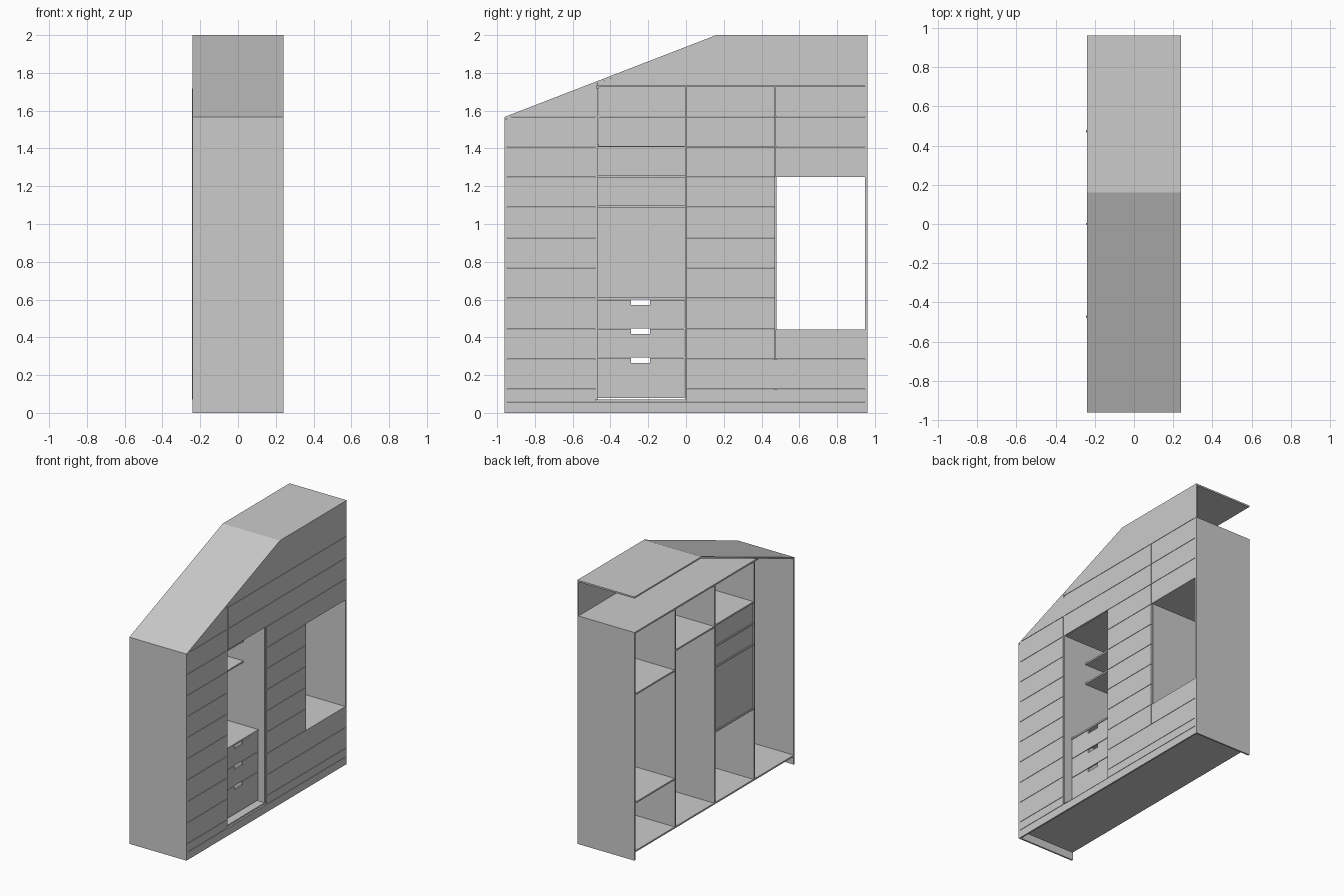
import bpy

if "Cube" in bpy.data.objects:
    bpy.data.objects.remove(bpy.data.objects["Cube"])

XF, XB = 0.24, -0.24      # open front face and back
T = 0.012                 # board thickness
G = 0.0015                # half gap between front slats


def add_mesh(name, verts, faces):
    me = bpy.data.meshes.new(name)
    me.from_pydata(verts, [], faces)
    ob = bpy.data.objects.new(name, me)
    bpy.context.collection.objects.link(ob)
    return ob


def prism(name, profile, x0, x1):
    """Extrude a counter-clockwise (y, z) profile from x0 to x1."""
    n = len(profile)
    verts = [(x0, y, z) for y, z in profile] + [(x1, y, z) for y, z in profile]
    faces = [tuple(reversed(range(n))), tuple(range(n, 2 * n))]
    faces += [(i, (i + 1) % n, (i + 1) % n + n, i + n) for i in range(n)]
    return add_mesh(name, verts, faces)


def board(name, x0, x1, y0, y1, z0, z1):
    return prism(name, [(y0, z0), (y1, z0), (y1, z1), (y0, z1)], x0, x1)


def roof_z(y):
    return 1.567 + (y + 0.96) * (2.0 - 1.567) / (0.16 + 0.96)


# Outer sides and roof
board("short_side", XB, XF, -0.96, -0.96 + T, 0, roof_z(-0.96) - T)
board("tall_side", XB, XF, 0.96 - T, 0.96, 0, 1.73)
prism("roof", [(-0.96, 1.567 - T), (0.162, 2 - T), (0.96, 2 - T),
               (0.96, 2.0), (0.16, 2.0), (-0.96, 1.567)], XB, XF)

# Base and plinth
YL, YR = -0.96 + T, 0.96 - T
board("bottom_board", XB, XF - T, YL, YR, 0.06, 0.072)
board("plinth", XF - T, XF, YL, YR, 0, 0.06 - G)

# Inner top shelf, reaching the sloped roof
prism("top_board", [(-0.53, 1.718), (YR, 1.718), (YR, 1.73), (-0.50, 1.73)], XB, XF - T)

# Vertical dividers
columns = [-0.472, 0.0, 0.472]
for i, y in enumerate(columns):
    front = XF if i < 2 else XF - T
    board(f"divider_{i + 1}", XB - 0.004, front if i == 0 else XF - T,
          y - T / 2, y + T / 2, 0.072, 1.718)

# Shelves: name, y range, z of top, front x
h = T / 2
shelves = [("window_lintel", 0.472 + h, YR, 1.262, XF - T),
           ("window_sill", 0.472 + h, YR, 0.44, XF - T),
           ("wardrobe_shelf", h, 0.472 - h, 1.412, XF - T),
           ("niche_top", -0.472 + h, -h, 1.42, XF - T),
           ("niche_upper_shelf", -0.472 + h, -h, 1.258, 0.05),
           ("niche_lower_shelf", -0.472 + h, -h, 1.1, 0.05),
           ("drawer_top", -0.472 + h, -h, 0.613, 0.175)]
for name, y0, y1, z, x1 in shelves:
    board(name, XB, x1, y0, y1, z - T, z)

# Niche back panel
board("niche_back", -0.232, -0.224, -0.472 + h, -h, 0.613, 1.408)

# Drawer fronts with a notched finger pull in the top edge
for i, (z0, z1) in enumerate([(0.078, 0.29), (0.294, 0.443), (0.447, 0.598)]):
    y0, y1, n0, n1 = -0.466, -0.007, -0.29, -0.19
    d = z1 - 0.026
    prism(f"drawer_front_{i + 1}",
          [(y0, z0), (y1, z0), (y1, z1), (n1, z1), (n1, d), (n0, d), (n0, z1), (y0, z1)],
          0.16, 0.172)

# Front slats
rows = [0.06, 0.125, 0.283, 0.443, 0.607, 0.768, 0.928, 1.088, 1.248, 1.408, 1.568, 1.73]


def slats(name, y0, y1, z0, z1):
    levels = [z for z in rows if z0 - 0.001 <= z <= z1 + 0.001]
    for k, (a, b) in enumerate(zip(levels, levels[1:])):
        board(f"{name}_slat_{k + 1}", XF - T, XF, y0 + G, y1 - G, a + G, b - G)


slats("left_door", YL, -0.472 - h, 0.06, 1.568)
slats("niche_header", -0.472 + h, 0, 1.408, 1.73)
slats("middle_door", 0, 0.472, 0.283, 1.73)
slats("window_header", 0.472, YR, 1.248, 1.73)
slats("window_apron", 0.472, YR, 0.283, 0.443)
slats("low_front", 0, YR, 0.06, 0.283)

# Fascia following the roof slope
ya = -0.472
prism("left_door_top", [(YL, 1.568 - T), (YL + 0.02, 1.568 + G), (YL + 0.02, 1.568 + G),
                        (ya - G, 1.568 + G), (ya - G, roof_z(ya) - T)][1:2]
      + [(ya - G, 1.568 + G), (ya - G, roof_z(ya) - T)], XF - T, XF)
prism("fascia", [(ya + G, 1.73 + G), (0.96, 1.73 + G), (0.96, 2 - T),
                 (0.16, 2 - T), (ya + G, roof_z(ya) - T)], XF - T, XF)
